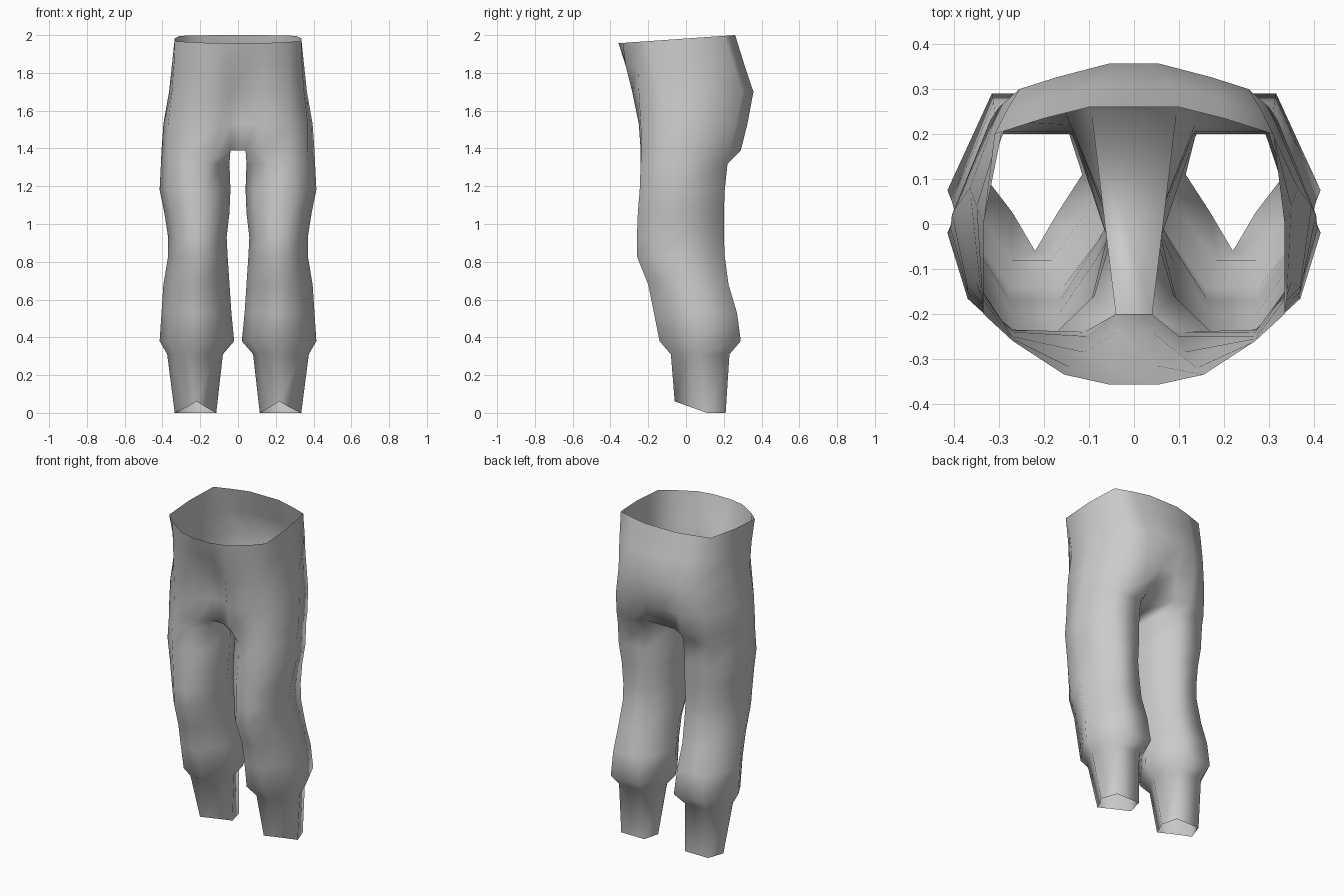
import bpy
import bmesh

cube = bpy.data.objects.get("Cube")
if cube:
    bpy.data.objects.remove(cube, do_unlink=True)

# Leg sections from shin to thigh:
# height, inner x, outer x, front y, back y, fullness of the front corners
LEG = [
    (.31, .08, .375, -.08, .23, .4),
    (.38, .02, .415, -.14, .29, .4),
    (.53, .035, .405, -.17, .27, .4),
    (.68, .045, .395, -.20, .225, .45),
    (.83, .055, .37, -.26, .205, .6),
    (.93, .06, .37, -.26, .20, .65),
    (1.06, .045, .39, -.255, .20, .65),
    (1.18, .04, .415, -.245, .205, .65),
    (1.32, .045, .408, -.24, .22, .65),
]

# Half outlines run from the inner front, around the outside, to the inner back
CUFF = [(.17, .025), (.22, -.06), (.22, -.06), (.27, .025),
        (.335, .11), (.3, .21), (.14, .21), (.115, .11)]
CROTCH = [(.04, -.205), (.11, -.24), (.27, -.235), (.37, -.15),
          (.405, .02), (.32, .23), (.17, .29), (.095, .25)]
SEAT = [(.04, -.2), (.1, -.25), (.27, -.24), (.37, -.14),
        (.395, .04), (.3, .26), (.17, .325), (.055, .31)]
HIP = [(.04, -.24), (.11, -.285), (.27, -.25), (.35, -.13),
       (.365, .08), (.255, .3), (.17, .327), (.055, .357)]
BELLY = [(.05, -.315), (.14, -.32), (.27, -.255), (.34, -.16),
         (.35, .04), (.285, .25), (.19, .28), (.075, .31)]
WAIST = [(.055, -.357), (.155, -.335), (.27, -.26), (.335, -.2),
         (.335, 0), (.31, .2), (.2, .235), (.1, .26)]


def leg_section(z, inner, outer, front, back, full):
    """Eight-sided section, pointed at the sides, that fills the bounds."""
    cx, cy = (inner + outer) / 2, (front + back) / 2
    rx, ry = (outer - inner) / 2, (back - front) / 2
    half = [(.3, -1), (.76, -full), (1, 0), (.5, 1)]
    mirrored = [(-u, v) for u, v in half]
    unit = [mirrored[1], mirrored[0], *half, mirrored[3], mirrored[2]]
    return [(cx + u * rx, cy + v * ry, z) for u, v in unit]


def level(outline, z):
    return [(x, y, z) for x, y in outline]


# Stack of sections, with a notched cuff and a sloping waistband
sections = [[(x, y, max(0, (.11 - y) * .36)) for x, y in CUFF]]
sections += [leg_section(*row) for row in LEG]
crotch_index = len(sections)
sections += [level(CROTCH, 1.39), level(SEAT, 1.53),
             level(HIP, 1.7), level(BELLY, 1.84)]
sections.append([(x, y, 1.982 + .07 * y) for x, y in WAIST])

bm = bmesh.new()
sides = {}
for side in (1, -1):
    rings = [[bm.verts.new((side * x, y, z)) for x, y, z in ring]
             for ring in sections]
    sides[side] = rings
    for level_index, (low, high) in enumerate(zip(rings, rings[1:])):
        # Legs are closed tubes; the torso stays open along the middle
        count = 8 if level_index < crotch_index else 7
        for i in range(count):
            j = (i + 1) % 8
            corners = [low[i], low[j], high[j], high[i]]
            bm.faces.new(corners[::side])

# Strips joining the two halves at front and back, and the crotch underside
left, right = sides[1], sides[-1]
for n in range(crotch_index, len(sections) - 1):
    for i, turn in ((0, 1), (7, -1)):
        corners = [right[n][i], left[n][i], left[n + 1][i], right[n + 1][i]]
        bm.faces.new(corners[::turn])
a, b = left[crotch_index], right[crotch_index]
bm.faces.new([a[0], b[0], b[7], a[7]])
bmesh.ops.remove_doubles(bm, verts=bm.verts, dist=.0005)

mesh = bpy.data.meshes.new("trousers")
bm.to_mesh(mesh)
bm.free()
mesh.shade_smooth()

# Plain grey cloth
cloth = bpy.data.materials.new("grey_cloth")
cloth.use_nodes = True
grey = (.6, .6, .6, 1)
cloth.diffuse_color = grey
cloth.node_tree.nodes["Principled BSDF"].inputs["Base Color"].default_value = grey
mesh.materials.append(cloth)

trousers = bpy.data.objects.new("trousers", mesh)
bpy.context.collection.objects.link(trousers)
